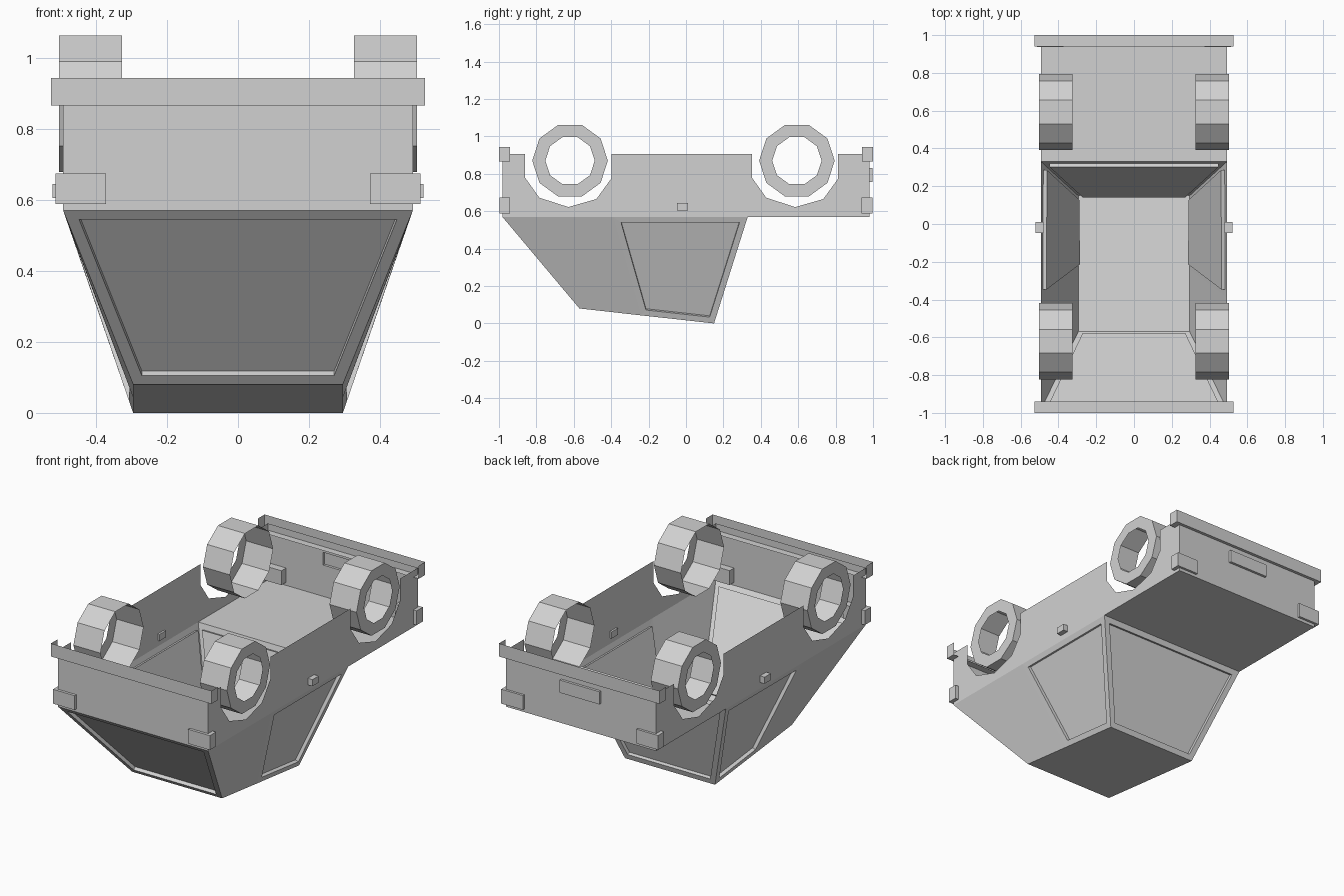
import bpy, bmesh, math
from mathutils import Vector

cube = bpy.data.objects.get("Cube")
if cube:
    bpy.data.objects.remove(cube)

GREY = (0.64, 0.64, 0.64, 1)
grey = bpy.data.materials.new("plain grey")
grey.use_nodes = True
grey.diffuse_color = GREY
grey.node_tree.nodes["Principled BSDF"].inputs["Base Color"].default_value = GREY


def add_face(bm, points, centre):
    """Add one face, turned away from the centre."""
    face = bm.faces.new([bm.verts.new(p) for p in points])
    face.normal_update()
    if face.normal.dot(face.calc_center_median() - Vector(centre)) < 0:
        face.normal_flip()
    return face


def finish(name, bm):
    bmesh.ops.remove_doubles(bm, verts=bm.verts, dist=0.0005)
    mesh = bpy.data.meshes.new(name)
    bm.to_mesh(mesh)
    bm.free()
    mesh.materials.append(grey)
    bpy.context.collection.objects.link(bpy.data.objects.new(name, mesh))


def box(name, low, high, open_sides=()):
    """Box between two corners; open_sides lists directions left open."""
    bm = bmesh.new()
    bmesh.ops.create_cube(bm, size=1)
    gone = [f for f in bm.faces
            if any(f.normal.dot(Vector(d)) > 0.9 for d in open_sides)]
    bmesh.ops.delete(bm, geom=gone, context='FACES')
    for v in bm.verts:
        v.co = [(a + b) / 2 + c * (b - a) for a, b, c in zip(low, high, v.co)]
    finish(name, bm)


def recess_window(bm, face):
    bmesh.ops.inset_individual(bm, faces=[face], thickness=0.033, use_even_offset=True)
    bmesh.ops.inset_individual(bm, faces=[face], thickness=0.0, depth=-0.02)


HALF, ROOF_HALF, END = 0.492, 0.295, 0.982
BELT, SILL = 0.57, 0.905
WHEELS = {"front": -0.62, "rear": 0.593}
WHEEL_Z = 0.87
SIDES = {"left": 1, "right": -1}
MIDDLE = (0, 0, 0.5)

# Cabin outline: (y, z) corners at the belt and at the roof
front_belt, front_roof = (-END, BELT), (-0.57, 0.08)
rear_belt, rear_roof = (0.33, BELT), (0.15, 0.0)
post_belt, post_roof = (-0.39, BELT), (-0.24, 0.043)


def belt(s, p):
    return (s * HALF, *p)


def roof(s, p):
    return (s * ROOF_HALF, *p)


# Cabin shell with recessed windows
bm = bmesh.new()
windows = [
    add_face(bm, [belt(-1, b), belt(1, b), roof(1, r), roof(-1, r)], MIDDLE)
    for b, r in ((front_belt, front_roof), (rear_belt, rear_roof))]
for s in SIDES.values():
    add_face(bm, [belt(s, front_belt), roof(s, front_roof),
                  roof(s, post_roof), belt(s, post_belt)], MIDDLE)
    windows.append(add_face(bm, [belt(s, post_belt), roof(s, post_roof),
                                 roof(s, rear_roof), belt(s, rear_belt)], MIDDLE))
add_face(bm, [roof(1, front_roof), roof(1, post_roof), roof(1, rear_roof),
              roof(-1, rear_roof), roof(-1, post_roof), roof(-1, front_roof)], MIDDLE)
for w in windows:
    recess_window(bm, w)
finish("cabin", bm)

# Side walls with wheel arches
arch = [(-0.232, SILL), (-0.232, 0.78), (-0.155, 0.672), (0, 0.622),
        (0.15, 0.665), (0.23, 0.775), (0.23, SILL)]
outline = [(-END, BELT), (-END, SILL)]
for y in WHEELS.values():
    outline += [(y + dy - 0.009, z) for dy, z in arch]
outline += [(END, SILL), (END, BELT)]
for side, s in SIDES.items():
    bm = bmesh.new()
    face = add_face(bm, [belt(s, p) for p in outline], MIDDLE)
    bmesh.ops.triangulate(bm, faces=[face])
    finish(side + "_side_wall", bm)

# Front wall and rear deck
bm = bmesh.new()
add_face(bm, [(-HALF, -END, BELT), (HALF, -END, BELT),
              (HALF, -END, SILL), (-HALF, -END, SILL)], MIDDLE)
finish("front_wall", bm)
bm = bmesh.new()
add_face(bm, [belt(-1, rear_belt), belt(1, rear_belt),
              (HALF, END, BELT), (-HALF, END, BELT)], (0, 0, 1))
finish("rear_deck", bm)

# Rear wall, open behind the raised plate
xs = [-HALF, -0.13, 0.13, HALF]
zs = [BELT, 0.755, 0.83, SILL]
bm = bmesh.new()
for i in range(3):
    for j in range(3):
        if (i, j) != (1, 1):
            add_face(bm, [(xs[i], END, zs[j]), (xs[i + 1], END, zs[j]),
                          (xs[i + 1], END, zs[j + 1]), (xs[i], END, zs[j + 1])], MIDDLE)
finish("rear_wall", bm)
box("rear_plate", (xs[1], END, zs[1]), (xs[2], 0.997, zs[2]), [(0, -1, 0)])

# Bumpers, open above and inside
box("front_bumper", (-0.526, -1, 0.865), (0.526, -0.94, 0.942), [(0, 0, 1), (0, 1, 0)])
box("rear_bumper", (-0.526, 0.94, 0.865), (0.526, 1, 0.942), [(0, 0, 1), (0, -1, 0)])

# Lamps and door handles
for side, s in SIDES.items():
    def span(a, b):
        return sorted((s * a, s * b))
    x0, x1 = span(0.372, 0.514)
    box(side + "_headlamp", (x0, -0.998, 0.588), (x1, -0.94, 0.673))
    box(side + "_tail_lamp", (x0, 0.938, 0.588), (x1, 0.996, 0.673))
    x0, x1 = span(0.48, 0.522)
    box(side + "_handle", (x0, -0.048, 0.605), (x1, 0.01, 0.644))

# Wheels: ten-sided tread with an outer ring face, open on the inside
STEPS = 10
for end, y in WHEELS.items():
    for side, s in SIDES.items():
        bm = bmesh.new()
        centre = (s * 0.36, y, WHEEL_Z)

        def rim(x, radius, k):
            a = math.tau * k / STEPS
            return (s * x, y + radius * math.cos(a), WHEEL_Z + radius * math.sin(a))

        for k in range(STEPS):
            for (xa, ra), (xb, rb) in (((0.326, 0.202), (0.503, 0.202)),
                                       ((0.503, 0.202), (0.503, 0.132))):
                add_face(bm, [rim(xa, ra, k), rim(xa, ra, k + 1),
                              rim(xb, rb, k + 1), rim(xb, rb, k)], centre)
        finish(end + "_" + side + "_wheel", bm)
